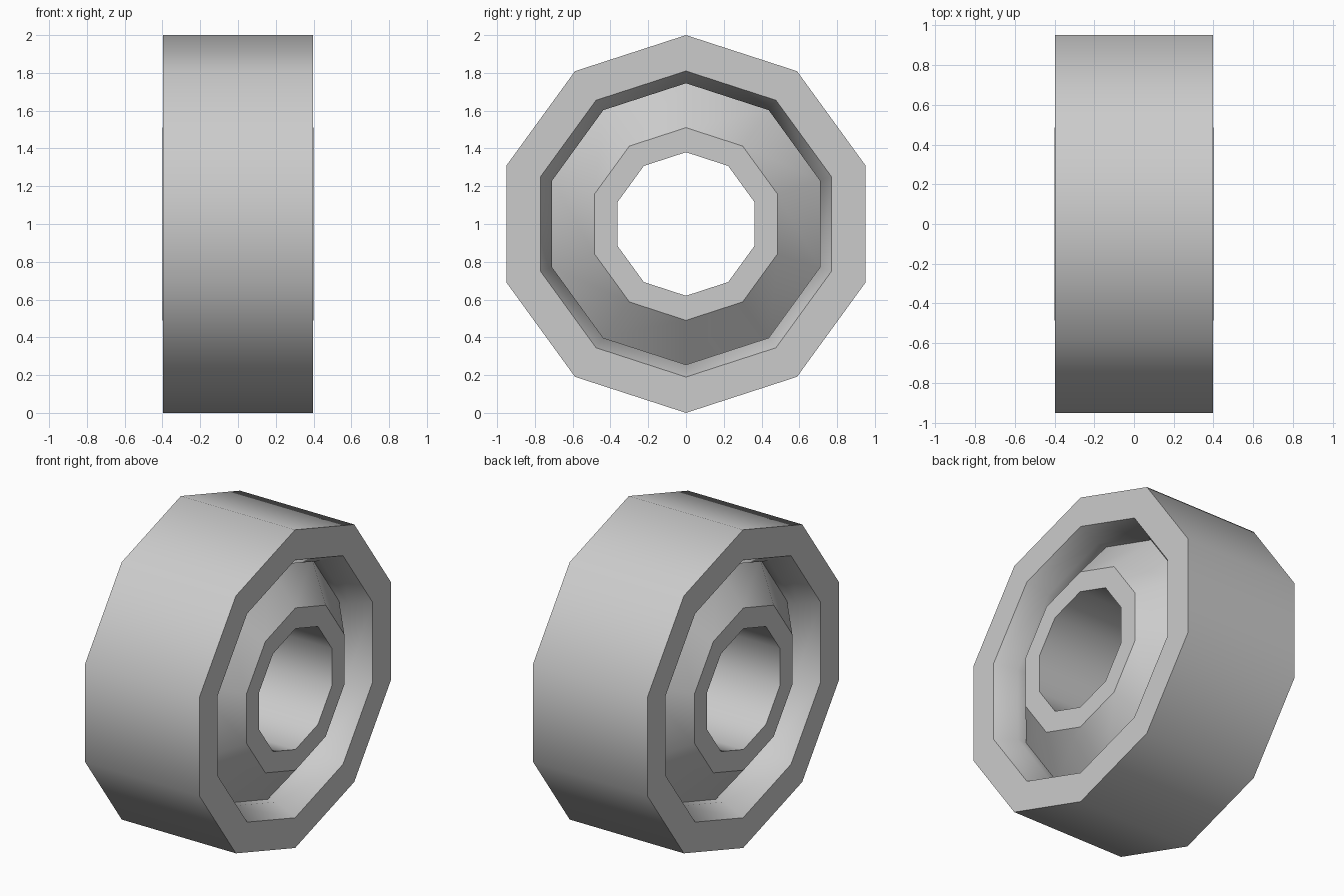
import bpy, bmesh, math
from mathutils import Vector

cube = bpy.data.objects.get("Cube")
if cube:
    bpy.data.objects.remove(cube, do_unlink=True)

SIDES = 10
GREY = (0.6, 0.6, 0.6, 1.0)

grey = bpy.data.materials.new("plain grey")
grey.use_nodes = True
grey.diffuse_color = GREY
grey.node_tree.nodes["Principled BSDF"].inputs["Base Color"].default_value = GREY


def lathe(name, half):
    """Mirror a half profile of (x, radius) points and spin it about the x axle."""
    profile = half + [(-x, r) for x, r in reversed(half)]
    bm = bmesh.new()
    verts = [bm.verts.new((x, 0, r)) for x, r in profile]
    edges = [bm.edges.new(pair) for pair in zip(verts, verts[1:])]
    bmesh.ops.spin(bm, geom=verts + edges, cent=Vector(), axis=Vector((1, 0, 0)),
                   angle=math.tau, steps=SIDES, use_merge=True)
    bmesh.ops.remove_doubles(bm, verts=bm.verts, dist=0.0005)
    bmesh.ops.recalc_face_normals(bm, faces=bm.faces)
    mesh = bpy.data.meshes.new(name)
    bm.to_mesh(mesh)
    bm.free()
    mesh.materials.append(grey)
    obj = bpy.data.objects.new(name, mesh)
    obj.location.z = 1
    bpy.context.collection.objects.link(obj)
    bpy.ops.object.select_all(action='DESELECT')
    obj.select_set(True)
    bpy.context.view_layer.objects.active = obj
    bpy.ops.object.shade_smooth_by_angle(angle=math.radians(37.5))
    return obj


# Tyre: tread, flat side walls and a tapered recess with a short inner step
lathe("tyre", [(0.207, 0.745), (0.268, 0.745), (0.397, 0.81), (0.397, 1.0)])

# Hub: cone rising to a flat ring around the open bore
lathe("hub", [(0.207, 0.745), (0.40, 0.51), (0.40, 0.38)])
